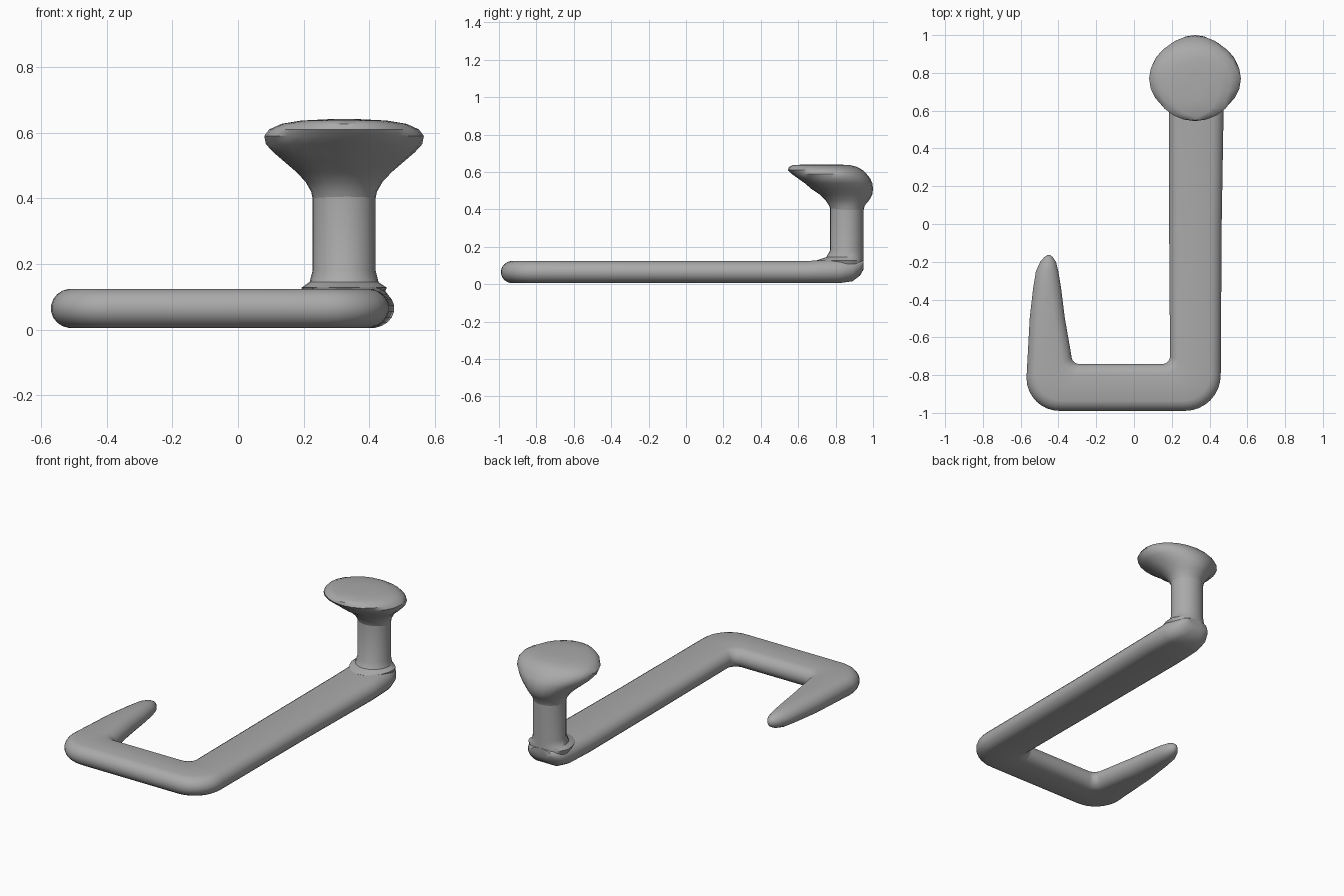
import bpy, bmesh
from math import cos, sin, pi, radians
from mathutils import Vector

cube = bpy.data.objects.get("Cube")
if cube:
    bpy.data.objects.remove(cube, do_unlink=True)

grey = bpy.data.materials.new("plain grey")
grey.use_nodes = True
grey.diffuse_color = (0.4, 0.4, 0.4, 1)
grey.node_tree.nodes["Principled BSDF"].inputs["Base Color"].default_value = (0.4, 0.4, 0.4, 1)


def loft(name, rings):
    """Skin a list of equal-length point rings and cap both ends."""
    bm = bmesh.new()
    loops = [[bm.verts.new(p) for p in ring] for ring in rings]
    n = len(loops[0])
    for a, b in zip(loops, loops[1:]):
        for i in range(n):
            j = (i + 1) % n
            bm.faces.new((a[i], a[j], b[j], b[i]))
    bm.faces.new(loops[0])
    bm.faces.new(loops[-1])
    bmesh.ops.recalc_face_normals(bm, faces=bm.faces)
    mesh = bpy.data.meshes.new(name)
    bm.to_mesh(mesh)
    bm.free()
    mesh.materials.append(grey)
    obj = bpy.data.objects.new(name, mesh)
    bpy.context.collection.objects.link(obj)
    bpy.ops.object.select_all(action='DESELECT')
    bpy.context.view_layer.objects.active = obj
    obj.select_set(True)
    bpy.ops.object.shade_smooth_by_angle(angle=radians(40))
    return obj


def slab(inner, outer, low=0.005, high=0.125):
    """Flat cross-section with rounded sides between two plan points."""
    inner, outer = Vector(inner), Vector(outer)
    mid, half = (inner + outer) / 2, (outer - inner) / 2
    w = half.length
    b = min(0.07, w)
    ring = []
    for k in range(20):
        a = 2 * pi * (k + 0.5) / 20
        off = (w - b) * (1 if cos(a) > 0 else -1) + b * cos(a)
        p = mid + half.normalized() * off
        ring.append((p.x, p.y, (low + high) / 2 + (high - low) / 2 * sin(a)))
    return ring


def corner(inner, r_in, outer, r_out, start):
    """Quarter-turn fan of sections around a bend."""
    out = []
    for k in range(9):
        a = radians(start - 90 * k / 8)
        d = Vector((cos(a), sin(a)))
        out.append(slab(Vector(inner) + d * r_in, Vector(outer) + d * r_out))
    return out


# Body: rounded back end, long run, two bends, tapering tail
body = [
    slab((0.25, 0.95), (0.39, 0.95), 0.08, 0.13),
    slab((0.225, 0.93), (0.42, 0.93), 0.045, 0.135),
    slab((0.205, 0.89), (0.45, 0.89), 0.015, 0.135),
    slab((0.19, 0.82), (0.47, 0.82), 0.005, 0.135),
    slab((0.183, 0.65), (0.476, 0.65)),
    slab((0.185, 0), (0.465, 0)),
]
body += corner((0.15, -0.70), 0.04, (0.27, -0.80), 0.19, 0)
body += corner((-0.29, -0.70), 0.04, (-0.395, -0.815), 0.175, -90)
body += [
    slab((-0.365, -0.50), (-0.553, -0.50)),
    slab((-0.385, -0.34), (-0.535, -0.34), 0.01, 0.12),
    slab((-0.40, -0.25), (-0.52, -0.25), 0.015, 0.115),
    slab((-0.413, -0.20), (-0.497, -0.20), 0.025, 0.105),
    slab((-0.43, -0.175), (-0.475, -0.175), 0.04, 0.09),
    slab((-0.443, -0.165), (-0.46, -0.165), 0.055, 0.075),
]
loft("body", body)


def oval(z, half_x, front, back, mid):
    """Horizontal ring whose front and back reach differ."""
    ring = []
    for k in range(24):
        a = 2 * pi * k / 24
        reach = (back - mid) if sin(a) > 0 else (mid - front)
        ring.append((0.323 + half_x * cos(a), mid + reach * sin(a), z))
    return ring


# Upright neck with a flared foot
loft("neck", [oval(*r) for r in [
    (0.08, 0.11, 0.74, 0.95, 0.86), (0.128, 0.13, 0.70, 0.95, 0.86),
    (0.145, 0.105, 0.75, 0.95, 0.86), (0.18, 0.096, 0.77, 0.95, 0.86),
    (0.42, 0.096, 0.77, 0.95, 0.86)]])

# Head: forward-leaning bowl with a nearly flat top
loft("head", [oval(*r) for r in [
    (0.39, 0.094, 0.775, 0.948, 0.86), (0.42, 0.10, 0.765, 0.955, 0.86),
    (0.45, 0.117, 0.745, 0.98, 0.85), (0.48, 0.145, 0.715, 0.996, 0.83),
    (0.51, 0.18, 0.67, 1.0, 0.81), (0.54, 0.215, 0.635, 0.996, 0.79),
    (0.565, 0.238, 0.60, 0.985, 0.78), (0.59, 0.243, 0.565, 0.965, 0.77),
    (0.61, 0.228, 0.545, 0.945, 0.77), (0.627, 0.19, 0.55, 0.915, 0.76),
    (0.637, 0.13, 0.57, 0.875, 0.74), (0.641, 0.05, 0.65, 0.80, 0.73)]])
